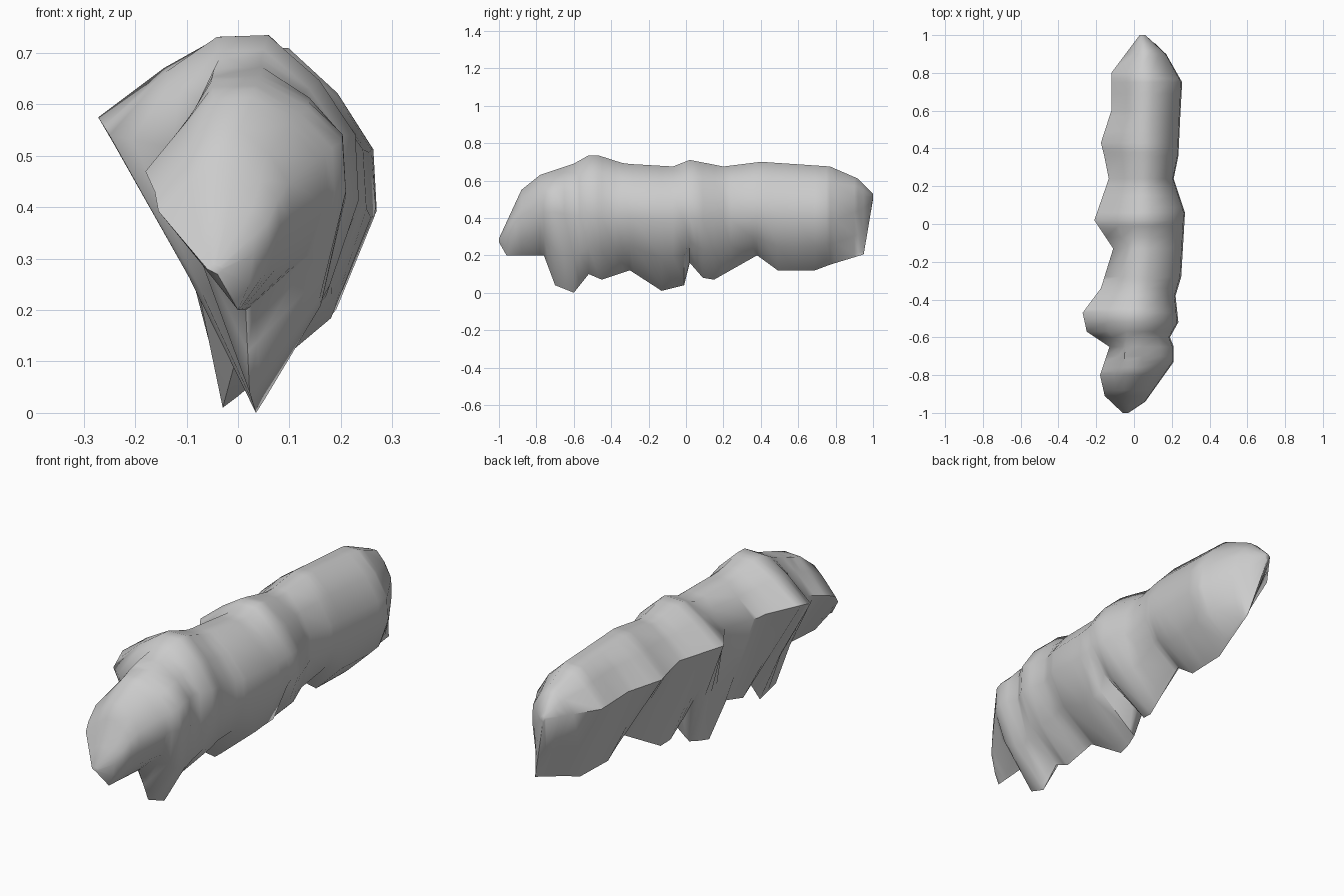
import bpy, bmesh

if "Cube" in bpy.data.objects:
    bpy.data.objects.remove(bpy.data.objects["Cube"])

# Outline curves along the length (y, value)
TOP = [(-1, .29), (-.88, .55), (-.78, .63), (-.6, .69), (-.52, .735), (-.47, .735), (-.33, .69),
       (-.07, .675), (.02, .71), (.2, .675), (.4, .70), (.77, .675), (.92, .61), (1, .53)]
BOTTOM = [(-1, .27), (-.96, .2), (-.76, .2), (-.7, .04), (-.6, 0), (-.52, .1), (-.45, .07), (-.3, .12),
          (-.13, .01), (-.01, .04), (.02, .16), (.09, .08), (.15, .07), (.38, .2), (.49, .12),
          (.69, .12), (.77, .15), (.95, .205), (1, .50)]
LEFT = [(-1, -.06), (-.91, -.155), (-.8, -.18), (-.65, -.13), (-.57, -.25), (-.47, -.272), (-.34, -.175),
        (-.13, -.11), (.02, -.21), (.25, -.13), (.43, -.175), (.6, -.12), (.8, -.12), (1, .03)]
RIGHT = [(-1, -.03), (-.94, .06), (-.73, .21), (-.65, .21), (-.6, .19), (-.52, .235), (-.38, .22),
         (-.28, .25), (.06, .27), (.24, .21), (.36, .235), (.57, .245), (.75, .255), (.9, .17), (1, .06)]
LEFT_Z = [(-1, .28), (-.88, .43), (-.8, .47), (-.57, .54), (-.47, .575), (-.3, .55), (0, .555), (.8, .53), (1, .52)]
RIGHT_Z = [(-1, .28), (-.9, .4), (-.7, .5), (-.4, .45), (.8, .43), (1, .515)]
KEEL_X = [(-1, -.04), (-.96, .0), (-.76, .015), (-.6, .035), (-.3, 0), (-.1, -.035), (.1, .02),
          (.4, .06), (.7, .07), (.95, .12), (1, .045)]
TOP_X = [(-1, -.045), (-.8, -.01), (-.5, .01), (0, .05), (.9, .06), (1, .045)]


def at(curve, y):
    for (a, va), (b, vb) in zip(curve, curve[1:]):
        if y <= b:
            return va + (vb - va) * (y - a) / (b - a)
    return curve[-1][1]


def section(y):
    zt, zb, xl, xr, zl, zr, xb, xt = (at(c, y) for c in
                                      (TOP, BOTTOM, LEFT, RIGHT, LEFT_Z, RIGHT_Z, KEEL_X, TOP_X))
    w = .22 * (xr - xt)
    # straight undercut left wall, rounded back and right flank, narrow keel
    pts = [(xl, zl),
           (xl + .45 * (xt - xl), zl + .6 * (zt - zl)),
           (xt - w, zt - .02 * (zt - zl)), (xt + w, zt),
           (xt + .66 * (xr - xt), zr + .67 * (zt - zr)),
           (xt + .97 * (xr - xt), zr + .27 * (zt - zr)),
           (xr, zr - .15 * (zr - zb)),
           (xb + .73 * (xr - xb), zr - .60 * (zr - zb)),
           (xb + .10 * (xr - xb), zr - .95 * (zr - zb)), (xb, zb),
           (xb + .45 * (xl - xb), zb + .45 * (zl - zb))]
    return [(x, y, z) for x, z in pts]


# Lofted body with short leg stubs
stations = []
for y in sorted({p[0] for c in (TOP, BOTTOM, LEFT, RIGHT) for p in c}):
    if not stations or y - stations[-1] > .015:
        stations.append(y)
stations[-1] = 1
bm = bmesh.new()
rings = [[bm.verts.new(p) for p in section(y)] for y in stations]
n = len(rings[0])
for a, b in zip(rings, rings[1:]):
    for i in range(n):
        j = (i + 1) % n
        bm.faces.new((a[i], a[j], b[j], b[i]))
bm.faces.new(rings[0])
bm.faces.new(rings[-1])
bmesh.ops.recalc_face_normals(bm, faces=bm.faces)
mesh = bpy.data.meshes.new("lumpy_body")
bm.to_mesh(mesh)
bm.free()
body = bpy.data.objects.new("lumpy_body", mesh)
bpy.context.collection.objects.link(body)
bpy.context.view_layer.objects.active = body
body.select_set(True)
bpy.ops.object.shade_smooth_by_angle(angle=1.0)
